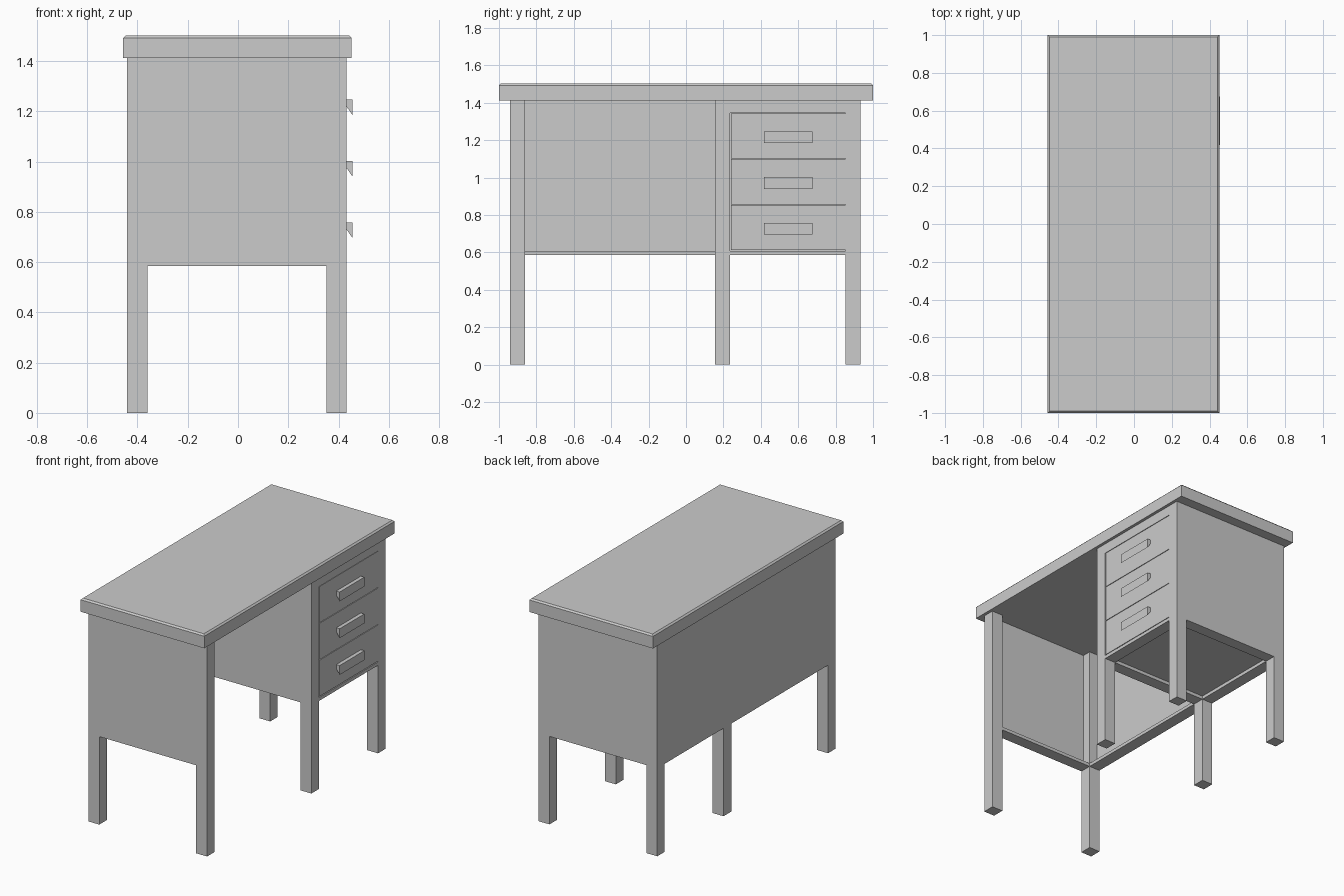
import bpy, bmesh

if "Cube" in bpy.data.objects:
    bpy.data.objects.remove(bpy.data.objects["Cube"])

Z_LOW, Z_FLOOR, Z_TOP = 0.585, 0.607, 1.412   # rail underside, rail top, tabletop underside
X0, X1, W = -0.441, 0.432, 0.08               # body back, body front, leg width
LEG_Y = [(-0.942, -0.862), (0.154, 0.235), (0.854, 0.932)]
T = 0.02                                      # panel thickness


def finish(name, bm):
    bmesh.ops.recalc_face_normals(bm, faces=bm.faces)
    mesh = bpy.data.meshes.new(name)
    bm.to_mesh(mesh)
    bm.free()
    obj = bpy.data.objects.new(name, mesh)
    bpy.context.collection.objects.link(obj)
    return obj


def box(name, x, y, z, chamfer_top=0):
    bm = bmesh.new()
    bmesh.ops.create_cube(bm, size=1)
    for v in bm.verts:
        for i, (lo, hi) in enumerate((x, y, z)):
            v.co[i] = lo if v.co[i] < 0 else hi
    if chamfer_top:
        edges = [e for e in bm.edges if all(v.co.z == max(u.co.z for u in bm.verts) for v in e.verts)]
        bmesh.ops.bevel(bm, geom=edges, offset=chamfer_top, segments=1, affect='EDGES')
    return finish(name, bm)


def extrude_y(name, profile, y0, y1):
    bm = bmesh.new()
    face = bm.faces.new([bm.verts.new((x, y0, z)) for x, z in profile])
    ext = bmesh.ops.extrude_face_region(bm, geom=[face])
    bmesh.ops.translate(bm, vec=(0, y1 - y0, 0),
                        verts=[g for g in ext["geom"] if isinstance(g, bmesh.types.BMVert)])
    return finish(name, bm)


# Tabletop with a small chamfer around the upper edge
box("tabletop", (-0.457, 0.452), (-1, 1), (Z_TOP, 1.502), 0.01)

# Six legs in three pairs
for y in LEG_Y:
    box("back_leg", (X0, X0 + W), y, (0, Z_TOP))
    box("front_leg", (X1 - W, X1), y, (0, Z_TOP))

# Cross panels between each leg pair, flush on the outer side, with a bottom rail
inner = (X0 + W, X1 - W)
for name, y, flush_low in zip(("left_end", "divider", "right_end"), LEG_Y, (True, True, False)):
    panel_y = (y[0], y[0] + T) if flush_low else (y[1] - T, y[1])
    box(name + "_panel", inner, panel_y, (Z_FLOOR, Z_TOP))
    box(name + "_rail", inner, y, (Z_LOW, Z_FLOOR))

# Back panels with bottom rails in both bays
for a, b in zip(LEG_Y, LEG_Y[1:]):
    bay = (a[1], b[0])
    box("back_panel", (X0, X0 + T), bay, (Z_FLOOR, Z_TOP))
    box("back_rail", (X0, X0 + W), bay, (Z_LOW, Z_FLOOR))

# Drawer cabinet: floor, front rails and backing behind the drawer gaps
bay = (LEG_Y[1][1], LEG_Y[2][0])
box("cabinet_floor", (X0 + T, X1 - 0.03), (LEG_Y[1][0] + T, LEG_Y[2][1] - T), (Z_FLOOR, Z_FLOOR + 0.015))
box("front_bottom_rail", (X1 - W, X1), bay, (Z_LOW, Z_FLOOR))
box("front_top_rail", (X1 - T, X1), bay, (1.346, Z_TOP))
box("drawer_backing", (X1 - 0.03, X1 - 0.01), bay, (Z_FLOOR, 1.346))

# Three drawers with wedge-shaped pulls
for i in range(3):
    z = 0.612 + i * 0.245
    box("drawer_front", (X1 - 0.01, X1 - 0.001), (bay[0] + 0.005, bay[1]), (z, z + 0.241))
    top = 0.757 + i * 0.2445
    pull = [(X1 - 0.001, top), (0.456, top), (0.456, top - 0.062), (X1 - 0.001, top - 0.026)]
    extrude_y("drawer_pull", pull, 0.417, 0.676)
